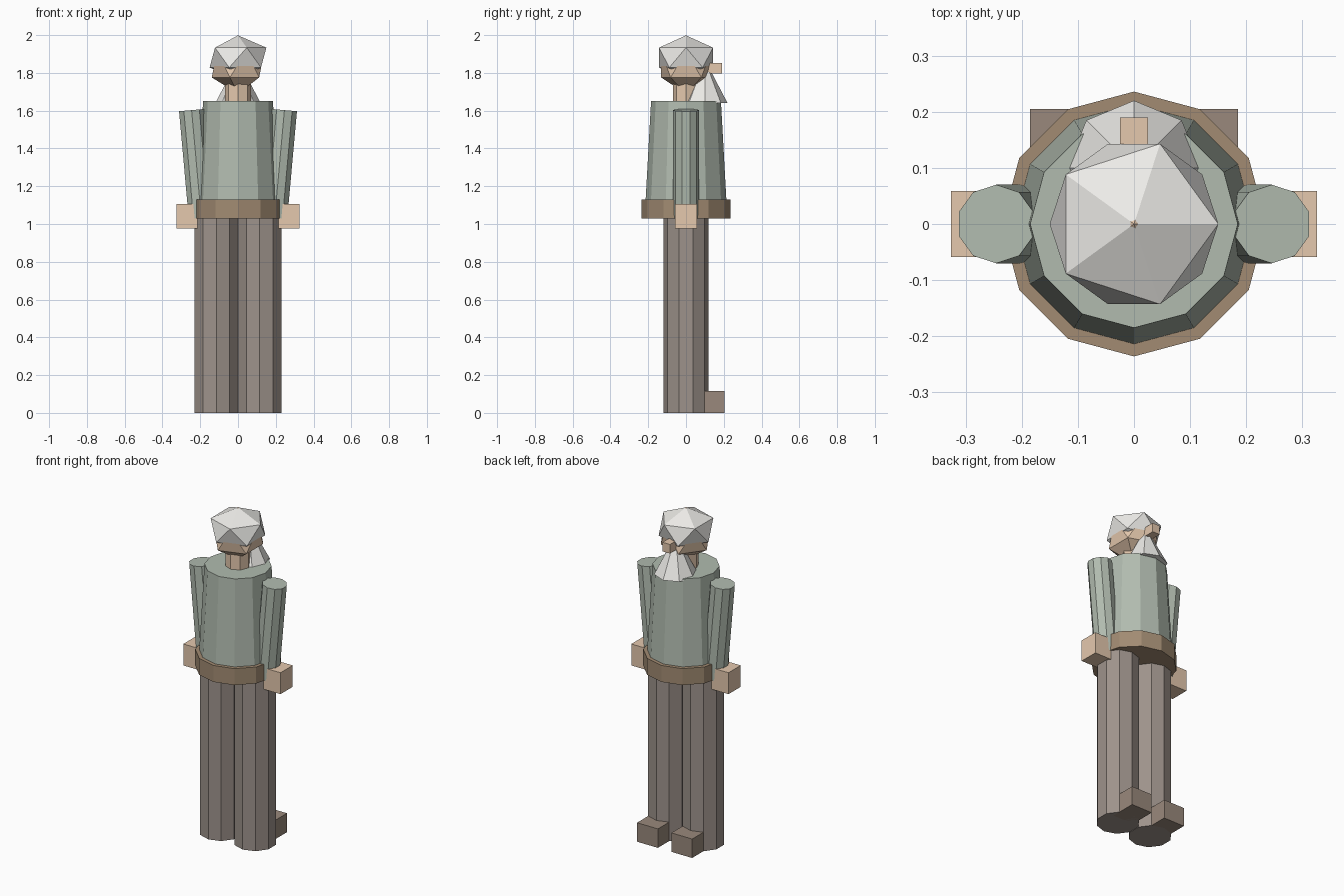
import bpy

if "Cube" in bpy.data.objects:
    bpy.data.objects.remove(bpy.data.objects["Cube"])

MATS = {}
COLORS = {
    "cloth": (0.44, 0.50, 0.43), "trousers": (0.34, 0.29, 0.26),
    "leather": (0.36, 0.26, 0.17), "boot": (0.32, 0.25, 0.20),
    "skin": (0.78, 0.58, 0.42), "hair": (0.84, 0.83, 0.80),
}


def finish(name, color):
    ob = bpy.context.object
    ob.name = name
    if color not in MATS:
        MATS[color] = bpy.data.materials.new(color)
        MATS[color].diffuse_color = (*COLORS[color], 1)
    ob.data.materials.append(MATS[color])
    return ob


def cone(name, color, sides, r1, r2, z0, z1, x=0, y=0, tilt=0):
    bpy.ops.mesh.primitive_cone_add(vertices=sides, radius1=r1, radius2=r2, depth=z1 - z0,
                                    location=(x, y, (z0 + z1) / 2), rotation=(0, tilt, 0))
    return finish(name, color)


def box(name, color, center, size):
    bpy.ops.mesh.primitive_cube_add(size=1, location=center)
    bpy.context.object.scale = size
    return finish(name, color)


def ball(name, color, r, z, squash=1):
    bpy.ops.mesh.primitive_ico_sphere_add(subdivisions=1, radius=r, location=(0, 0, z))
    bpy.context.object.scale = (1, 1, squash)
    return finish(name, color)


# Limbs, mirrored left and right
for s, side in ((-1, "left"), (1, "right")):
    cone(side + "_leg", "trousers", 10, 0.12, 0.12, 0, 1.05, x=s * 0.115)
    box(side + "_boot", "boot", (s * 0.115, 0.125, 0.0575), (0.14, 0.16, 0.115))
    cone(side + "_arm", "cloth", 10, 0.07, 0.07, 1.032, 1.604, x=s * 0.22, tilt=s * 0.09)
    box(side + "_hand", "skin", (s * 0.266, 0, 1.04), (0.12, 0.117, 0.13))

# Body
cone("torso", "cloth", 12, 0.218, 0.185, 1.05, 1.65)
cone("belt", "leather", 12, 0.236, 0.236, 1.03, 1.13)
cone("neck", "skin", 8, 0.07, 0.07, 1.63, 1.77)

# Head with hair cap, nose and beard (the face looks toward +y)
ball("head", "skin", 0.155, 1.845)
ball("hair", "hair", 0.168, 1.881, 0.7)
box("nose", "skin", (0, 0.15, 1.825), (0.05, 0.08, 0.055))
cone("beard", "hair", 8, 0.12, 0, 1.64, 1.87, y=0.1)

for m in bpy.data.materials:
    if m.users and not m.is_grease_pencil:
        m.use_nodes = True
        m.node_tree.nodes["Principled BSDF"].inputs["Base Color"].default_value = m.diffuse_color
